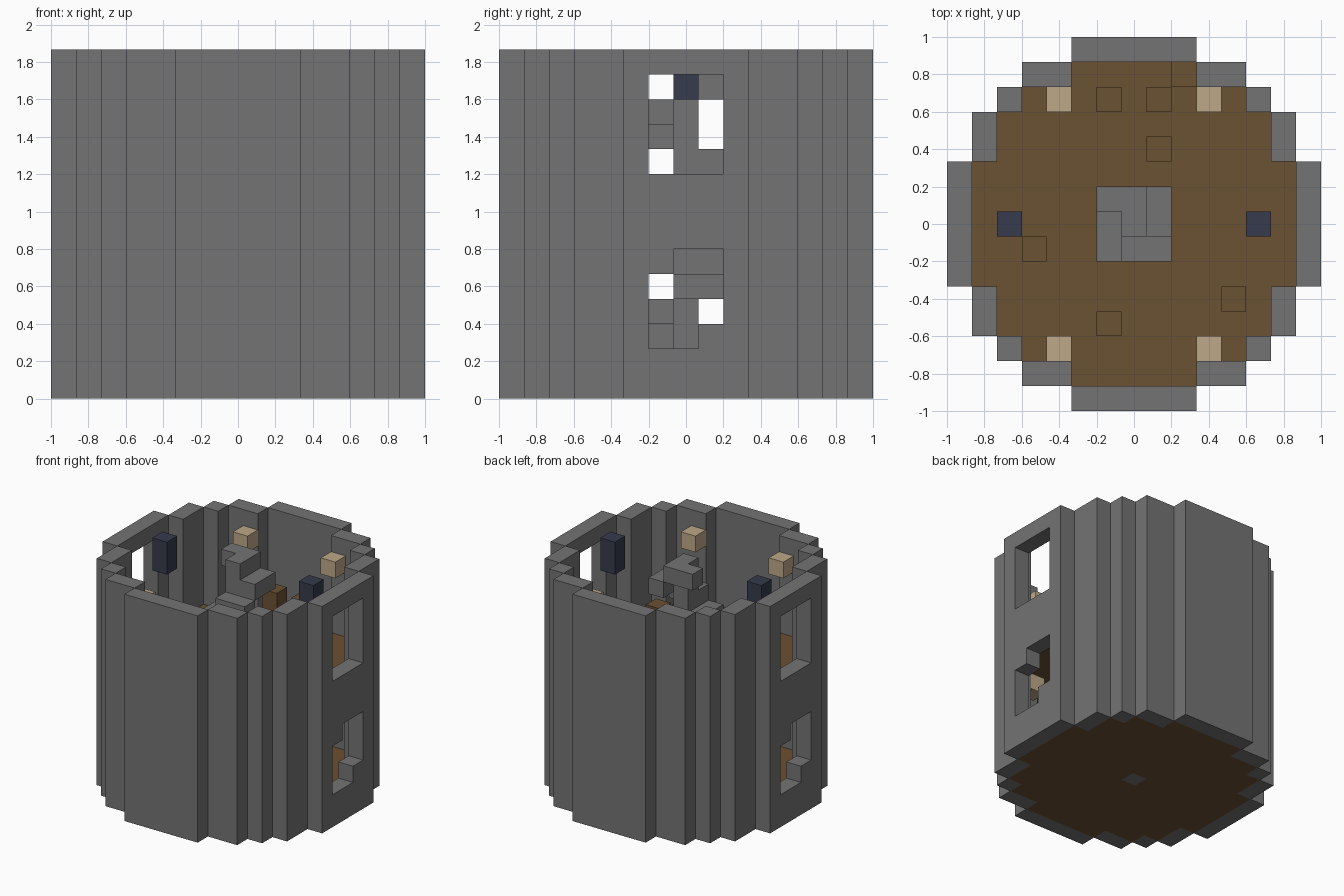
import bpy, bmesh, math
from mathutils import Vector

if "Cube" in bpy.data.objects:
    bpy.data.objects.remove(bpy.data.objects["Cube"], do_unlink=True)

U = 2 / 15          # size of one block
LEVELS = 14         # blocks in height
STOREY = 7          # blocks per storey


def material(name, colour):
    m = bpy.data.materials.new(name)
    m.use_nodes = True
    rgba = (*colour, 1)
    m.diffuse_color = rgba
    m.node_tree.nodes["Principled BSDF"].inputs["Base Color"].default_value = rgba
    return m


STONE = material("grey stone", (0.174, 0.174, 0.174))
WOOD = material("brown wood", (0.147, 0.083, 0.033))
LIGHT = material("pale tan", (0.515, 0.392, 0.246))
IRON = material("dark blue iron", (0.037, 0.044, 0.074))


def build(name, cells, mat):
    """Make one object from grid cells, keeping only the outer faces."""
    cells = set(cells)
    bm = bmesh.new()
    for c in cells:
        for axis in range(3):
            for side in (-1, 1):
                near = list(c)
                near[axis] += side
                if tuple(near) in cells:
                    continue
                n, a, b = Vector(), Vector(), Vector()
                n[axis] = side / 2
                a[(axis + 1) % 3] = side / 2
                b[(axis + 2) % 3] = 1 / 2
                mid = Vector((c[0], c[1], c[2] + 0.5)) + n
                corners = (mid - a - b, mid + a - b, mid + a + b, mid - a + b)
                bm.faces.new([bm.verts.new(p * U) for p in corners])
    bmesh.ops.remove_doubles(bm, verts=bm.verts, dist=U / 100)
    bmesh.ops.dissolve_limit(bm, angle_limit=math.radians(1),
                             verts=bm.verts, edges=bm.edges)
    mesh = bpy.data.meshes.new(name)
    bm.to_mesh(mesh)
    bm.free()
    mesh.materials.append(mat)
    ob = bpy.data.objects.new(name, mesh)
    bpy.context.collection.objects.link(ob)
    return ob


# Round plan: half width of each row, by distance from the middle
OUTER = (7, 7, 7, 6, 6, 5, 4, 2)
INNER = (6, 6, 6, 5, 5, 4, 2, -1)
plan = [(i, j) for i in range(-7, 8) for j in range(-7, 8)]
ring = [(i, j) for i, j in plan if INNER[abs(j)] < abs(i) <= OUTER[abs(j)]]
inside = [(i, j) for i, j in plan if abs(i) <= INNER[abs(j)]]


def is_window(i, j, k):
    if abs(i) != 7 or abs(j) > 1:
        return False
    if 9 <= k <= 12:
        return True
    # lower opening has two opposite corners filled, turned for the other side
    side = j * (1 if i > 0 else -1)
    return 2 <= k <= 5 and (side, k) not in ((1, 2), (-1, 5))


# Outer wall with windows
build("tower_wall", [(i, j, k) for i, j in ring for k in range(LEVELS)
                     if not is_window(i, j, k)], STONE)

# Floors, with a post hole below and a stair opening above
build("ground_floor", [(i, j, 0) for i, j in inside if (i, j) != (0, 0)], WOOD)
build("upper_floor", [(i, j, STOREY) for i, j in inside
                      if max(abs(i), abs(j)) > 1], WOOD)

# Spiral stair: central post and two-block steps winding upward
steps = (((-1, 1), (0, 1)), ((-1, 0), (-1, -1)),
         ((0, -1), (1, -1)), ((1, 0), (1, 1)))
stair = [(0, 0, k) for k in range(LEVELS)]
for k in range(1, LEVELS):
    stair += [(i, j, k) for i, j in steps[(k - 1) % 4]]
build("spiral_stair", stair, STONE)

# Lamps and hanging iron, turned a quarter on the lower storey
for sx in (-1, 1):
    for sy in (-1, 1):
        build("upper_lamp", [(3 * sx, 5 * sy, 12)], LIGHT)
        build("lower_lamp", [(5 * sx, 3 * sy, 5)], LIGHT)
    build("upper_hanging_iron", [(5 * sx, 0, k) for k in (12, 13)], IRON)
    build("lower_hanging_iron", [(0, 5 * sx, k) for k in (5, 6)], IRON)

# Wooden furniture on the upper floor: position and height
for i, j, height in ((-1, 5, 2), (1, 5, 2), (1, 3, 1), (2, 6, 1),
                     (-4, -1, 1), (4, -3, 1), (-1, -4, 1)):
    build("wooden_block", [(i, j, STOREY + 1 + h) for h in range(height)], WOOD)
